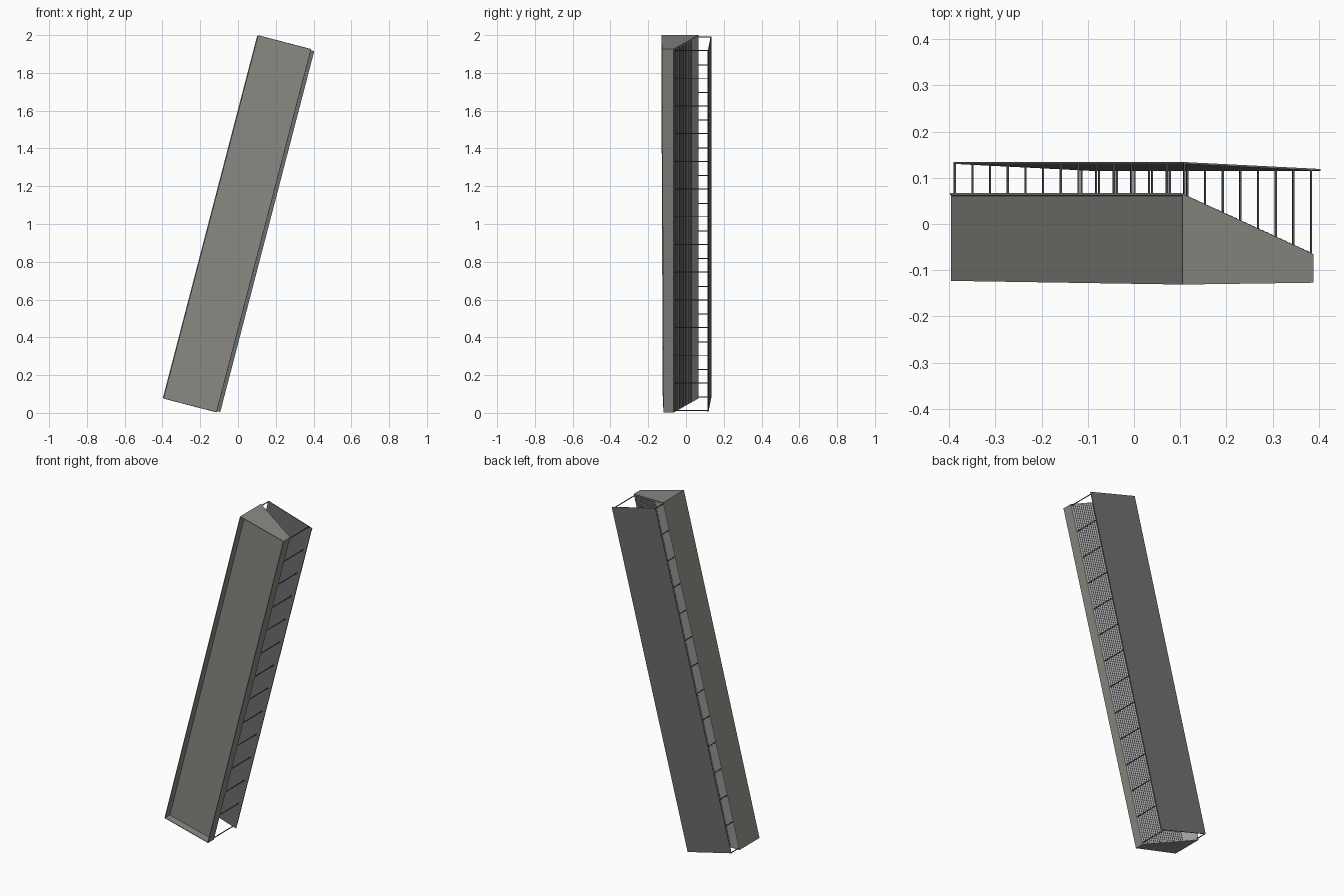
import bpy, bmesh, math
from mathutils import Matrix

if "Cube" in bpy.data.objects:
    bpy.data.objects.remove(bpy.data.objects["Cube"])

# The unit leans sideways: local x = width, y = depth, z = length
LEAN = Matrix.Translation((0, 0, 1)) @ Matrix.Rotation(math.asin(0.252), 4, 'Y')
HALF = 0.994                 # half length
LEFT, RIGHT = -0.15, 0.142   # housing sides
BACK_L, BACK_R = 0.065, -0.065


def material(name, rgb):
    mat = bpy.data.materials.new(name)
    mat.diffuse_color = (*rgb, 1)
    mat.use_nodes = True
    mat.node_tree.nodes["Principled BSDF"].inputs["Base Color"].default_value = mat.diffuse_color
    return mat


HOUSING = material("warm_grey", (0.26, 0.25, 0.225))
PANEL = material("dark_grey", (0.148, 0.155, 0.162))
METAL = material("strut_grey", (0.1, 0.1, 0.1))
LIGHT = material("light_grey", (0.4, 0.4, 0.4))
RIB = material("rib_grey", (0.08, 0.085, 0.09))


def back_y(x):
    """Depth of the housing's slanted back at a given width position."""
    t = (x - LEFT) / (RIGHT - LEFT)
    return BACK_L + t * (BACK_R - BACK_L)


def finish(bm, name, mat):
    bmesh.ops.recalc_face_normals(bm, faces=bm.faces)
    mesh = bpy.data.meshes.new(name)
    bm.to_mesh(mesh)
    bm.free()
    mesh.materials.append(mat)
    obj = bpy.data.objects.new(name, mesh)
    bpy.context.collection.objects.link(obj)
    obj.matrix_world = LEAN
    return obj


def prism(bm, profile, z0, z1):
    """Extrude a width/depth profile along the length."""
    low = [bm.verts.new((x, y, z0)) for x, y in profile]
    high = [bm.verts.new((x, y, z1)) for x, y in profile]
    n = len(profile)
    faces = [bm.faces.new((low[i], low[(i + 1) % n], high[(i + 1) % n], high[i]))
             for i in range(n)]
    bm.faces.new(low[::-1])
    bm.faces.new(high)
    return faces


def slope_strip(bm, x0, x1, lift, z):
    """Thin strip lying on the slanted back."""
    prism(bm, [(x0, back_y(x0) - 0.004), (x1, back_y(x1) - 0.004),
               (x1, back_y(x1) + lift), (x0, back_y(x0) + lift)], -z, z)


# Wedge housing with a shallow tray recess in the front
bm = bmesh.new()
sides = prism(bm, [(LEFT, -0.127), (RIGHT, -0.123), (RIGHT, BACK_R), (LEFT, BACK_L)],
              -HALF, HALF)
front = sides[0]
for v in front.verts:
    v.co.y -= 0.004 * v.co.z
bmesh.ops.recalc_face_normals(bm, faces=bm.faces)
bmesh.ops.inset_region(bm, faces=[front], thickness=0.005)
inner = bmesh.ops.extrude_discrete_faces(bm, faces=[front])["faces"][0]
bmesh.ops.translate(bm, verts=inner.verts, vec=(0, 0.045, 0))
finish(bm, "wedge_housing", HOUSING)

# Pale sheet covering the slanted back, overlapping the left edge slightly
bm = bmesh.new()
slope_strip(bm, LEFT - 0.003, RIGHT - 0.001, 0.001, 0.99)
finish(bm, "back_sheet", LIGHT)

# Fine ribs running along the sheet
bm = bmesh.new()
for i in range(21):
    x = -0.07 + i * 0.01
    slope_strip(bm, x, x + 0.003, 0.002, 0.988)
finish(bm, "back_ribs", RIB)

# Thin rear panel standing off the housing
bm = bmesh.new()
prism(bm, [(-0.146, 0.130), (0.16, 0.115), (0.16, 0.119), (-0.146, 0.134)],
      -0.987, 0.987)
finish(bm, "rear_panel", PANEL)

# Two rows of stand-off struts joining housing and panel
bm = bmesh.new()
COUNT, R = 14, 0.002
for x, y_end in ((-0.144, 0.131), (0.139, 0.117)):
    y_start = back_y(x)
    for i in range(COUNT):
        z = -0.985 + i * 1.97 / (COUNT - 1)
        prism(bm, [(x - R, y_start), (x + R, y_start), (x + R, y_end), (x - R, y_end)],
              z - R, z + R)
finish(bm, "standoff_struts", METAL)
